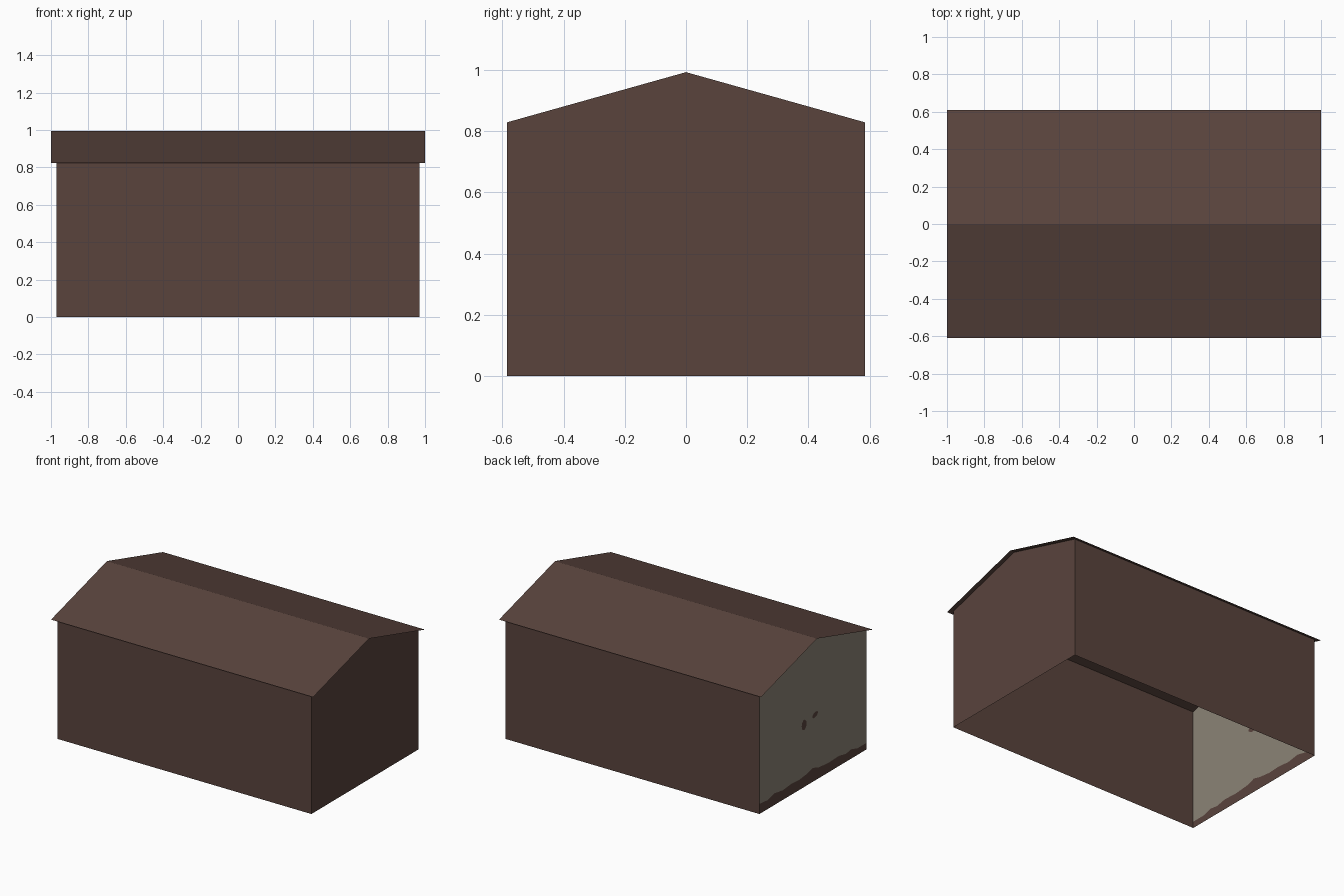
import bpy, bmesh, math

if "Cube" in bpy.data.objects:
    bpy.data.objects.remove(bpy.data.objects["Cube"])

HX, HY = 0.97, 0.585          # wall half sizes
RX, RY = 1.0, 0.61            # roof half sizes
EAVE, RIDGE = 0.824, 0.995
TOP = RIDGE - (RIDGE - EAVE) * HY / RY - 0.002   # wall top under the roof
PEAK = RIDGE - 0.002


def material(name, rgb):
    m = bpy.data.materials.new(name)
    m.diffuse_color = (*rgb, 1)
    m.use_nodes = True
    m.node_tree.nodes["Principled BSDF"].inputs["Base Color"].default_value = m.diffuse_color
    return m


BROWN = material("brown boards", (0.10, 0.057, 0.046))
GREY = material("weathered grey", (0.26, 0.228, 0.182))


def sheet(name, polygons, mats):
    """Object from flat polygons; mats is a list of (material per polygon)."""
    me = bpy.data.meshes.new(name)
    bm = bmesh.new()
    slots = []
    for pts, mat in zip(polygons, mats):
        if mat not in slots:
            slots.append(mat)
            me.materials.append(mat)
        f = bm.faces.new([bm.verts.new(p) for p in pts])
        f.material_index = slots.index(mat)
    bmesh.ops.remove_doubles(bm, verts=bm.verts, dist=1e-5)
    bm.to_mesh(me)
    bm.free()
    ob = bpy.data.objects.new(name, me)
    bpy.context.collection.objects.link(ob)
    return ob


# Long side walls
sheet("front_wall", [[(-HX, -HY, 0), (HX, -HY, 0), (HX, -HY, TOP), (-HX, -HY, TOP)]], [BROWN])
sheet("back_wall", [[(HX, HY, 0), (-HX, HY, 0), (-HX, HY, TOP), (HX, HY, TOP)]], [BROWN])

# Plain gable end
sheet("right_gable_wall", [[(HX, -HY, 0), (HX, HY, 0), (HX, HY, TOP),
                            (HX, 0, PEAK), (HX, -HY, TOP)]], [BROWN])

# Weathered gable end: ragged brown strip along the ground, grey above
ragged = [(HY, 0.07), (0.50, 0.062), (0.42, 0.08), (0.33, 0.066), (0.24, 0.075),
          (0.15, 0.07), (0.06, 0.08), (0.0, 0.095), (-0.06, 0.075), (-0.17, 0.065),
          (-0.28, 0.07), (-0.36, 0.055), (-0.42, 0.065), (-0.48, 0.045), (-HY, 0.045)]
edge = [(-HX, y, z) for y, z in ragged]
strips, mats = [], []
for a, b in zip(edge, edge[1:]):
    strips.append([(-HX, a[1], 0), (-HX, b[1], 0), b, a])
    mats.append(BROWN)
strips.append(edge + [(-HX, -HY, TOP), (-HX, 0, PEAK), (-HX, HY, TOP)])
mats.append(GREY)
sheet("left_gable_wall", strips, mats)


# Worn spots, thin plates showing on both sides of the grey end
def spot(name, y, z, ry, rz, tilt):
    ring = []
    for i in range(10):
        a = 2 * math.pi * i / 10
        u, v = ry * math.cos(a), rz * math.sin(a)
        ring.append((y + u * math.cos(tilt) - v * math.sin(tilt),
                     z + u * math.sin(tilt) + v * math.cos(tilt)))
    outer = [(-HX - 0.002, p, q) for p, q in reversed(ring)]
    inner = [(-HX + 0.002, p, q) for p, q in ring]
    sheet(name, [outer, inner], [BROWN, BROWN])


spot("large_worn_spot", 0.10, 0.43, 0.027, 0.036, 0)
spot("small_worn_spot", -0.02, 0.455, 0.032, 0.018, -0.3)

# Thin gabled roof with a small overhang
sheet("roof", [[(-RX, -RY, EAVE), (RX, -RY, EAVE), (RX, 0, RIDGE), (-RX, 0, RIDGE)],
               [(RX, RY, EAVE), (-RX, RY, EAVE), (-RX, 0, RIDGE), (RX, 0, RIDGE)]],
      [BROWN, BROWN])
